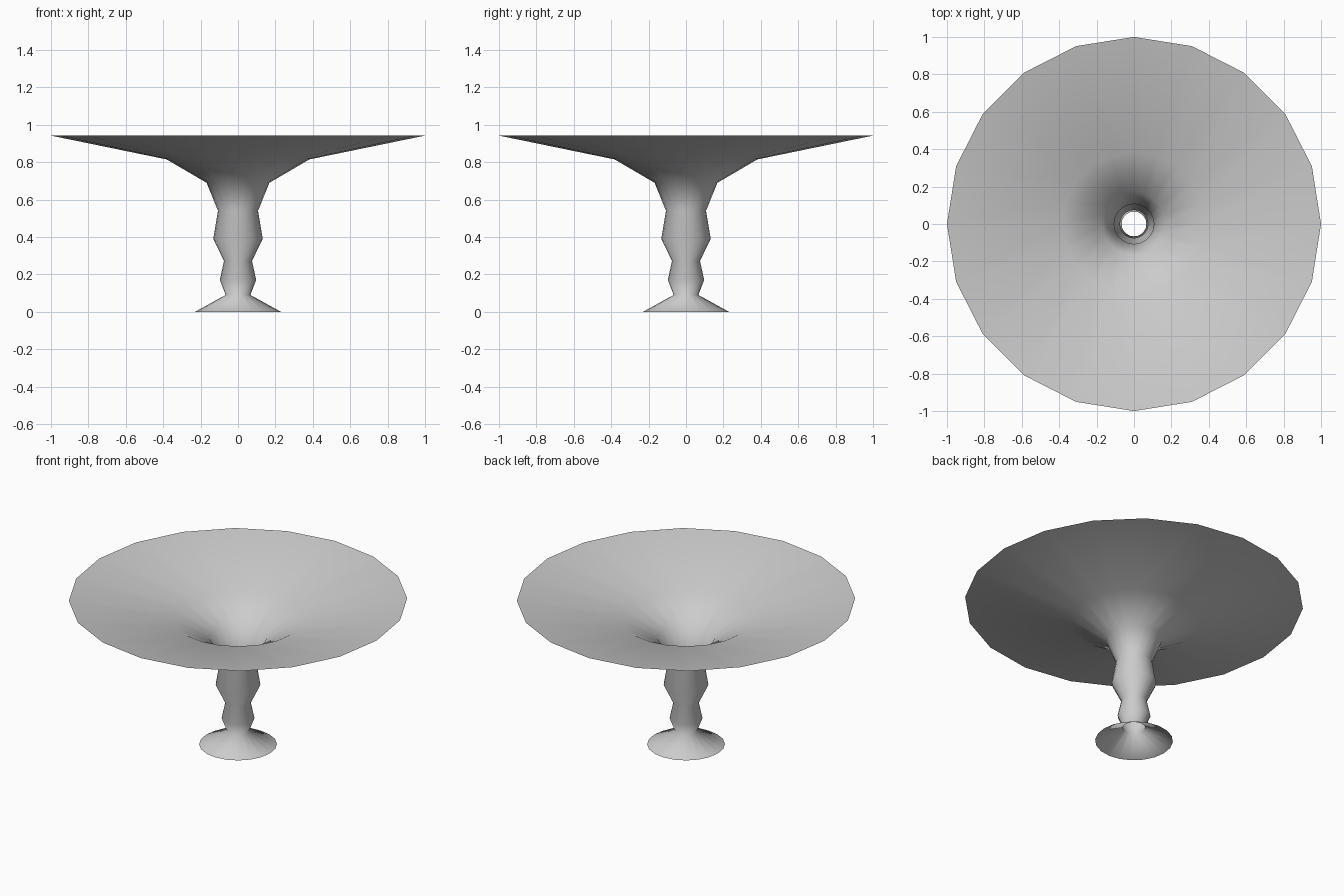
import bpy
import bmesh
import math

cube = bpy.data.objects.get("Cube")
if cube:
    bpy.data.objects.remove(cube, do_unlink=True)

# Plain grey finish
grey = bpy.data.materials.new("light_grey")
grey.use_nodes = True
colour = (0.6, 0.6, 0.6, 1.0)
grey.diffuse_color = colour
grey.node_tree.nodes["Principled BSDF"].inputs["Base Color"].default_value = colour

# Outline (radius, height) from the foot, up the stem, to the wide rim
SIDES = 20
profile = [(0.23, 0.0), (0.066, 0.09), (0.097, 0.17), (0.075, 0.272),
           (0.132, 0.39), (0.107, 0.54), (0.168, 0.69), (0.382, 0.815),
           (1.0, 0.942)]

# Open thin shell turned around the upright axis
bm = bmesh.new()
verts = [bm.verts.new((r, 0, z)) for r, z in profile]
edges = [bm.edges.new(pair) for pair in zip(verts, verts[1:])]
bmesh.ops.spin(bm, geom=verts + edges, cent=(0, 0, 0), axis=(0, 0, 1),
               angle=math.tau, steps=SIDES, use_merge=False)
bmesh.ops.remove_doubles(bm, verts=bm.verts[:], dist=0.001)

# Outward facing, smooth all over
bm.normal_update()
if sum(f.normal.dot(f.calc_center_median() * 1) * (1 if f.calc_center_median().z < 0.6 else 0)
       for f in bm.faces) < 0:
    bmesh.ops.reverse_faces(bm, faces=bm.faces[:])
for face in bm.faces:
    face.smooth = True

mesh = bpy.data.meshes.new("pedestal_bowl")
bm.to_mesh(mesh)
bm.free()
mesh.materials.append(grey)
bowl = bpy.data.objects.new("pedestal_bowl", mesh)
bpy.context.collection.objects.link(bowl)
